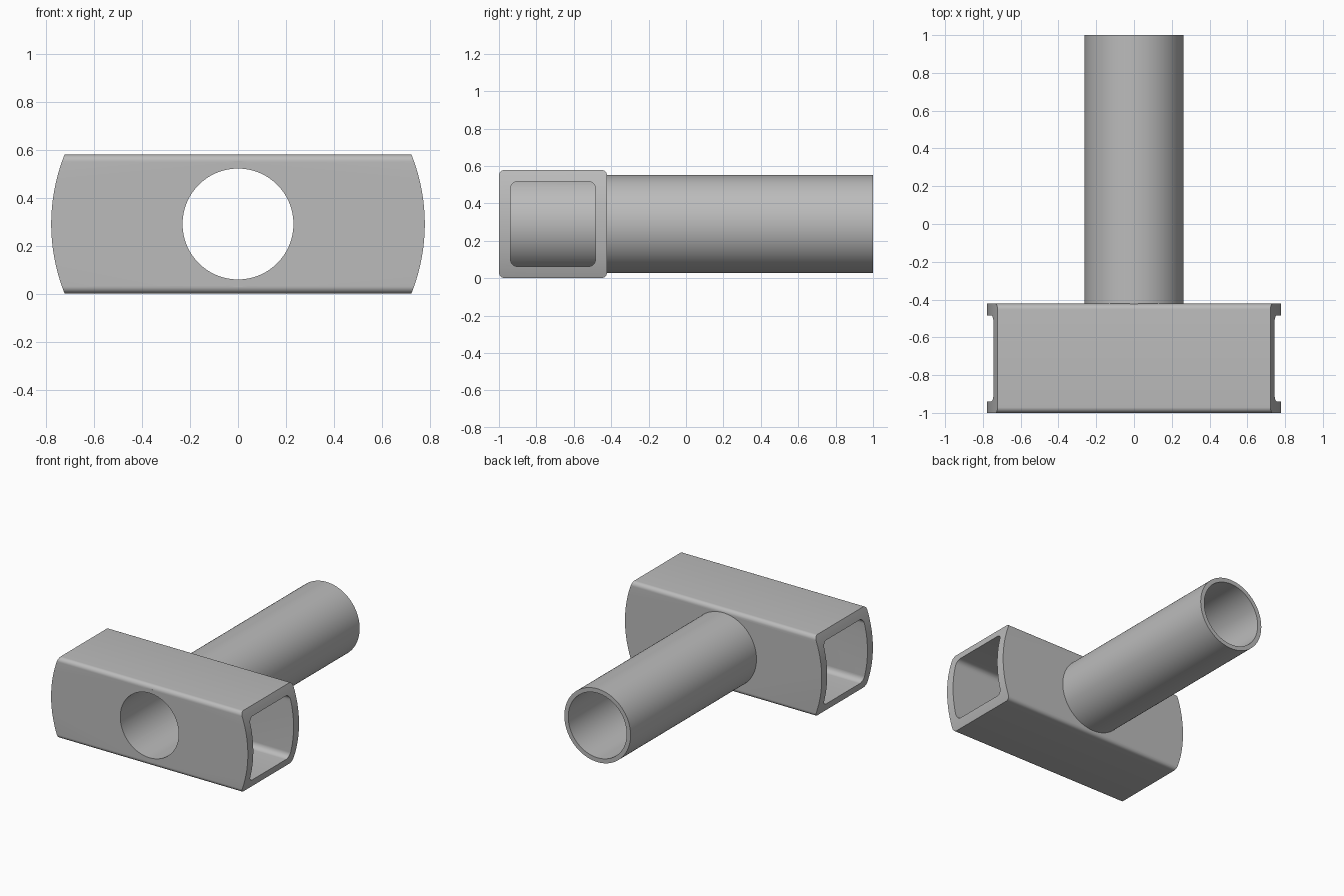
import bpy, math
from mathutils import Matrix, Vector

cube = bpy.data.objects.get("Cube")
if cube:
    bpy.data.objects.remove(cube, do_unlink=True)

MID_Z = 0.29        # height of the pipe and head axes
HEAD_Y = -0.711     # depth centre of the square head
HEAD = 0.578        # outer size of the square section
CAVITY = 0.455      # inner size of the square section
END_RADIUS = 0.778  # curvature of the head's two ends

grey = bpy.data.materials.new("plain grey")
grey.use_nodes = True
grey.diffuse_color = (0.5, 0.5, 0.5, 1)
grey.node_tree.nodes["Principled BSDF"].inputs["Base Color"].default_value = (0.5, 0.5, 0.5, 1)


def prism(name, outline, place):
    """Closed solid: sweep an outline of (start, end) point pairs."""
    n = len(outline)
    verts = [place(p, 0) for p in outline] + [place(p, 1) for p in outline]
    faces = [(i, (i + 1) % n, n + (i + 1) % n, n + i) for i in range(n)]
    faces += [tuple(reversed(range(n))), tuple(range(n, 2 * n))]
    mesh = bpy.data.meshes.new(name)
    mesh.from_pydata(verts, [], faces)
    mesh.materials.append(grey)
    obj = bpy.data.objects.new(name, mesh)
    bpy.context.collection.objects.link(obj)
    return obj


def square_bar(name, size, fillet, half_length):
    """Rounded square bar running along x."""
    c = size / 2 - fillet
    outline = []
    for quarter, (sy, sz) in enumerate([(1, 1), (-1, 1), (-1, -1), (1, -1)]):
        for k in range(9):
            a = math.pi / 2 * (quarter + k / 8)
            outline.append((sy * c + fillet * math.cos(a), sz * c + fillet * math.sin(a)))
    return prism(name, outline, lambda p, t: (
        (2 * t - 1) * half_length, HEAD_Y + p[0], MID_Z + p[1]))


def round_bar(name, radius, y0, y1, sides=96):
    """Round bar running along y."""
    outline = [(radius * math.cos(-math.tau * i / sides), radius * math.sin(-math.tau * i / sides))
               for i in range(sides)]
    return prism(name, outline, lambda p, t: (p[0], y0 + t * (y1 - y0), MID_Z + p[1]))


def combine(target, tool, operation):
    mod = target.modifiers.new(operation.lower(), "BOOLEAN")
    mod.operation, mod.object, mod.solver = operation, tool, "EXACT"
    bpy.context.view_layer.objects.active = target
    bpy.ops.object.modifier_apply(modifier=mod.name)
    bpy.data.objects.remove(tool, do_unlink=True)


# Hollow square head with cylindrically curved ends
body = square_bar("tee_body", HEAD, 0.03, 0.9)
combine(body, round_bar("end_curve", END_RADIUS, -1.2, 0, 256), "INTERSECT")
combine(body, square_bar("cavity", CAVITY, 0.04, 1), "DIFFERENCE")

# Round pipe passing through the head, then its open bore
combine(body, round_bar("pipe", 0.262, -1, 1), "UNION")
combine(body, round_bar("bore", 0.231, -1.2, 1.2), "DIFFERENCE")

# Smooth curved surfaces while keeping the cut edges crisp
bpy.ops.object.select_all(action="DESELECT")
body.select_set(True)
bpy.context.view_layer.objects.active = body
bpy.ops.object.shade_smooth_by_angle(angle=math.radians(30))
